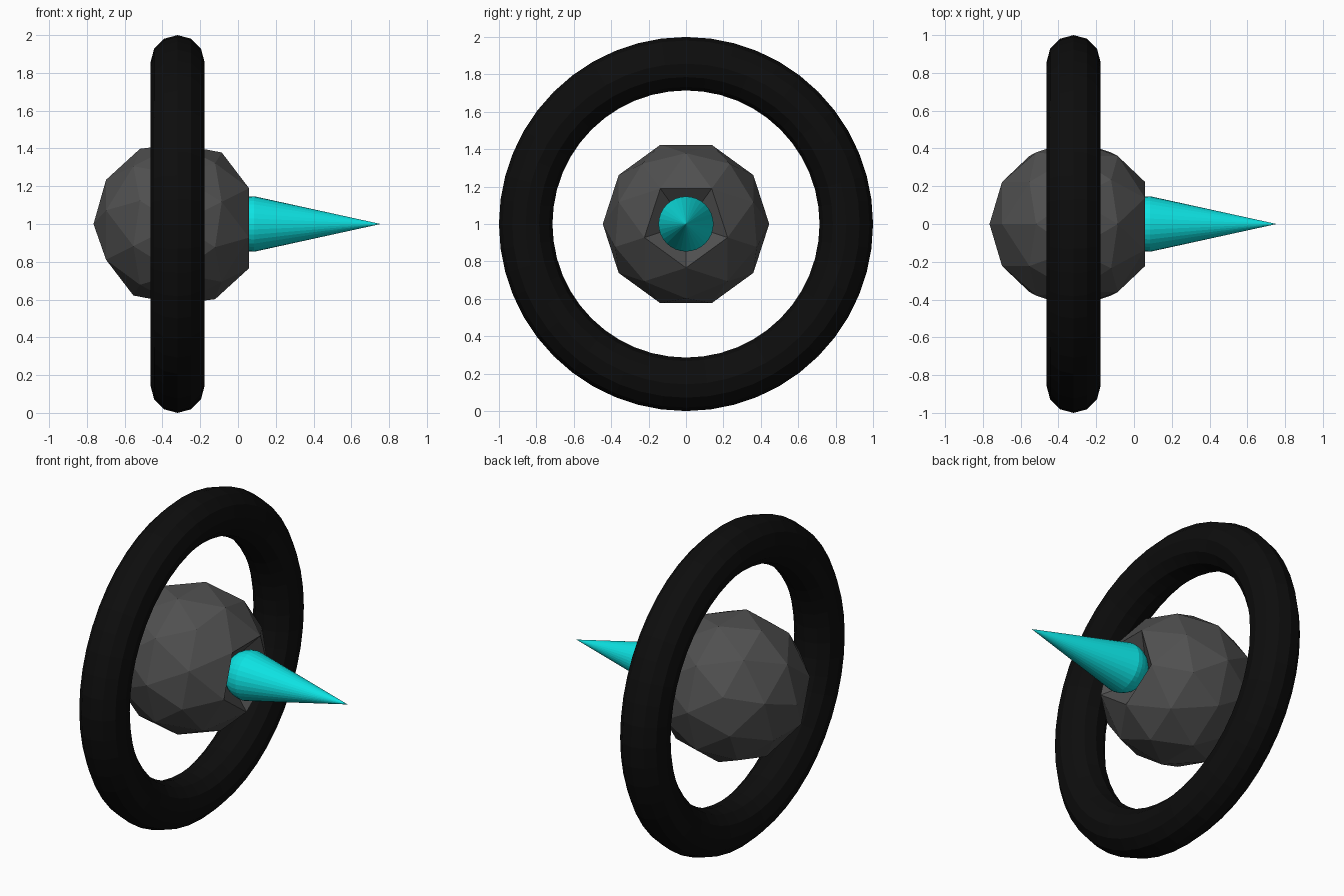
import bpy, bmesh, math
from mathutils import Matrix

if "Cube" in bpy.data.objects:
    bpy.data.objects.remove(bpy.data.objects["Cube"])

CX = -0.32          # centre of ball and ring along x
BALL_R = 0.445


def material(name, rgb):
    m = bpy.data.materials.new(name)
    m.diffuse_color = (*rgb, 1)
    m.use_nodes = True
    m.node_tree.nodes["Principled BSDF"].inputs["Base Color"].default_value = m.diffuse_color
    return m


black = material("black", (0.004, 0.004, 0.004))
grey = material("dark grey", (0.08, 0.08, 0.08))
cyan = material("cyan", (0.004, 0.76, 0.76))

# local z becomes world +x
TURN = (0, math.pi / 2, 0)


def finish(name, mat):
    ob = bpy.context.object
    ob.name = name
    ob.data.materials.append(mat)
    return ob


# Upright ring around the ball
bpy.ops.mesh.primitive_torus_add(major_segments=48, minor_segments=12,
                                 major_radius=0.857, minor_radius=0.143,
                                 location=(CX, 0, 1), rotation=TURN)
finish("ring", black)

# Faceted ball, its front vertex pushed in to form a five-sided socket
bpy.ops.mesh.primitive_ico_sphere_add(subdivisions=2, radius=BALL_R,
                                      location=(CX, 0, 1), rotation=TURN)
ball = finish("ball", grey)
tip = max(ball.data.vertices, key=lambda v: v.co.z)
tip.co.z = 0.22

# Spike: round base and long cone in one lathed profile (radius, height)
R, BASE, TIP = 0.147, 0.085, 0.755
profile = [(R * math.sin(a), -R * math.cos(a))
           for a in (math.pi / 2 * i / 8 for i in range(9))]
profile.append((0, TIP - BASE))
bm = bmesh.new()
verts = [bm.verts.new((r, 0, z)) for r, z in profile]
edges = [bm.edges.new(p) for p in zip(verts, verts[1:])]
bmesh.ops.spin(bm, geom=verts + edges, cent=(0, 0, 0), axis=(0, 0, 1),
               angle=2 * math.pi, steps=32)
bmesh.ops.remove_doubles(bm, verts=bm.verts, dist=1e-4)
bmesh.ops.recalc_face_normals(bm, faces=bm.faces)
bmesh.ops.transform(bm, verts=bm.verts,
                    matrix=Matrix.Translation((BASE, 0, 1))
                    @ Matrix.Rotation(math.pi / 2, 4, 'Y'))
mesh = bpy.data.meshes.new("spike")
bm.to_mesh(mesh)
bm.free()
mesh.materials.append(cyan)
bpy.context.collection.objects.link(bpy.data.objects.new("spike", mesh))
